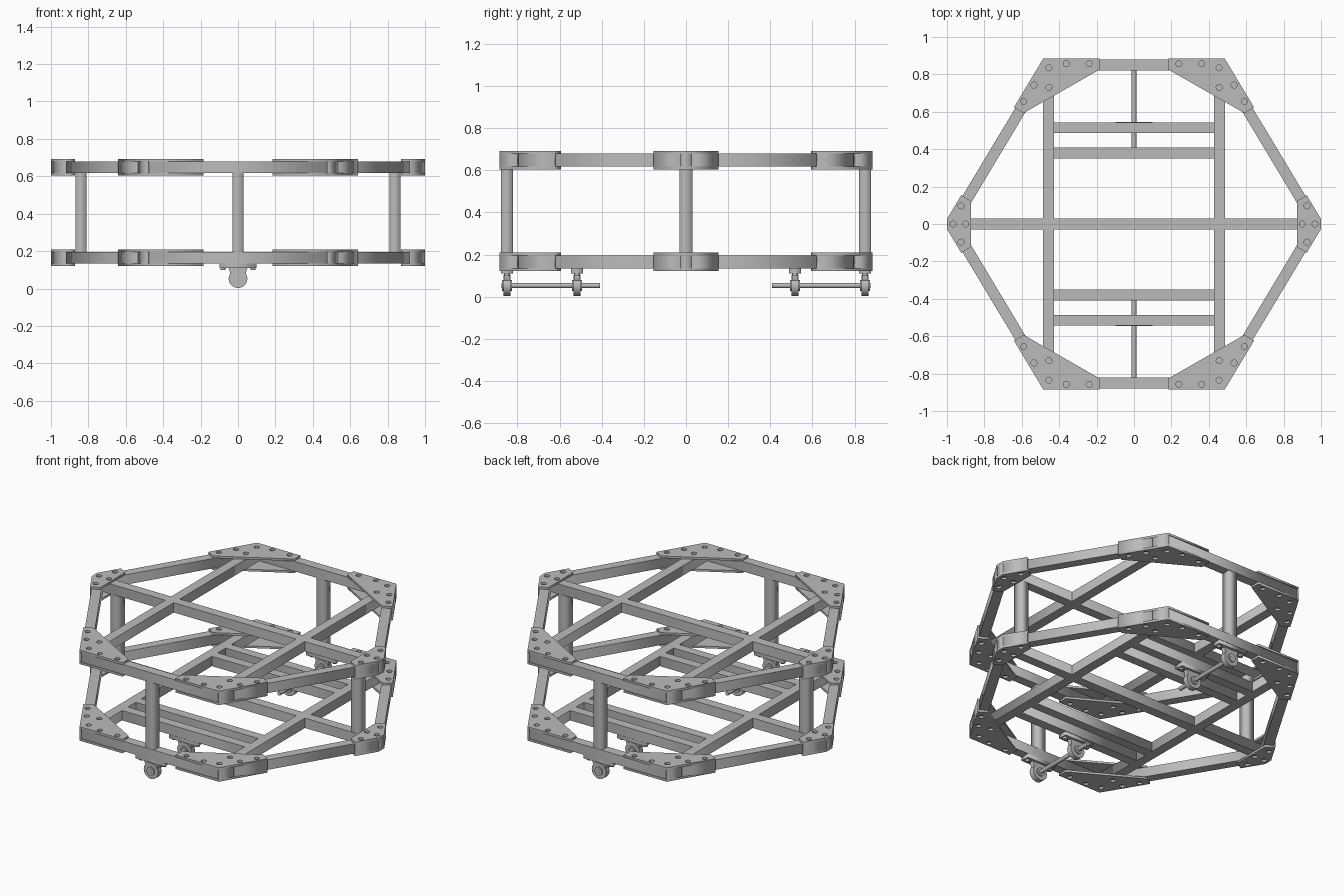
import bpy, bmesh, math
from mathutils import Matrix, Vector

cube = bpy.data.objects.get("Cube")
if cube:
    bpy.data.objects.remove(cube, do_unlink=True)

# Single painted-metal colour
GREY = (0.5, 0.5, 0.5, 1.0)
steel = bpy.data.materials.new("grey_steel")
steel.use_nodes = True
steel.diffuse_color = GREY
steel.node_tree.nodes["Principled BSDF"].inputs["Base Color"].default_value = GREY

TUBE = 0.062      # tube height
WIDTH = 0.058     # tube width
PLATE = 0.013     # gusset plate thickness
FRONT = Vector((0.485, 0.885))   # outer front/back corner
SIDE = Vector((1.0, 0.027))      # outer side corner
U = (SIDE - FRONT).normalized()  # along the sloping side
N = Vector((U.y, -U.x))          # inward from the sloping side
if N.x > 0:
    N = -N
rounds = []


def add(name, bm):
    bmesh.ops.remove_doubles(bm, verts=bm.verts, dist=0.00001)
    bmesh.ops.recalc_face_normals(bm, faces=bm.faces)
    mesh = bpy.data.meshes.new(name)
    bm.to_mesh(mesh)
    bm.free()
    mesh.materials.clear()
    mesh.materials.append(steel)
    obj = bpy.data.objects.new(name, mesh)
    bpy.context.collection.objects.link(obj)
    return obj


def ring(centre, radius, n=16):
    return [(centre[0] + radius * math.cos(2 * math.pi * i / n),
             centre[1] + radius * math.sin(2 * math.pi * i / n)) for i in range(n)]


def prism(name, outline, z0, z1, holes=(), turn=None):
    """Extrude a flat outline, with optional round holes."""
    curve = bpy.data.curves.new(name, "CURVE")
    curve.dimensions = "2D"
    curve.fill_mode = "BOTH"
    curve.extrude = (z1 - z0) / 2
    for loop in [outline] + [ring(h, 0.016) for h in holes]:
        spline = curve.splines.new("POLY")
        spline.points.add(len(loop) - 1)
        for point, p in zip(spline.points, loop):
            point.co = (p[0], p[1], 0, 1)
        spline.use_cyclic_u = True
    temp = bpy.data.objects.new(name, curve)
    mesh = bpy.data.meshes.new_from_object(temp)
    bm = bmesh.new()
    bm.from_mesh(mesh)
    bpy.data.objects.remove(temp)
    bpy.data.curves.remove(curve)
    bpy.data.meshes.remove(mesh)
    bm.transform(Matrix.Translation((0, 0, (z0 + z1) / 2)))
    if turn:
        bm.transform(turn)
    return add(name, bm)


def box(name, x0, x1, y0, y1, z0, z1):
    return prism(name, [(x0, y0), (x1, y0), (x1, y1), (x0, y1)], z0, z1)


def rod(name, centre, radius, length, axis="Y", n=24):
    bm = bmesh.new()
    bmesh.ops.create_cone(bm, cap_ends=True, segments=n, radius1=radius,
                          radius2=radius, depth=length)
    if axis == "Y":
        bm.transform(Matrix.Rotation(math.pi / 2, 4, "X"))
    bm.transform(Matrix.Translation(centre))
    rounds.append(add(name, bm))


def strip(start, end, inset, width):
    a, b = start + N * inset, end + N * inset
    return [a, b, b + N * width, a + N * width]


def flip(points, sx, sy):
    return [(p[0] * sx, p[1] * sy) for p in points]


# Gusset outlines for one quarter
tip = FRONT + U * 0.305
corner_shape = [FRONT, (0.185, 0.885), (0.185, 0.825), tip + N * 0.06, tip]
corner_holes = [(0.455, 0.835), (0.362, 0.857), (0.24, 0.857),
                (0.535, 0.743), (0.455, 0.73), (0.59, 0.655)]
wing = SIDE - U * 0.148
wing_in = wing + N * 0.06
half = [SIDE, wing, wing_in]
end_shape = half + [(p[0], -p[1]) for p in reversed(half)]
end_holes = [(0.925, 0.097), (0.968, 0), (0.9, 0), (0.925, -0.097)]

# Two hexagonal frames
for level, z0 in (("lower", 0.134), ("upper", 0.617)):
    z1 = z0 + TUBE
    plates = (("top", z1, z1 + PLATE), ("bottom", z0 - PLATE, z0))

    box(level + "_cross_beam", -0.97, 0.97, -0.03, 0.03, z0, z1)
    for s, side in ((1, "left"), (-1, "right")):
        x = 0.457 * s
        box(f"{level}_{side}_long_beam", x - 0.03, x + 0.03, -0.83, 0.83, z0, z1)
        for label, a, b in plates:
            prism(f"{level}_{side}_end_gusset_{label}", flip(end_shape, s, 1),
                  a, b, flip(end_holes, s, 1))
        # Cap wrapping the side corner
        box(f"{level}_{side}_end_cap", *sorted((0.965 * s, 1.0 * s)),
            -0.027, 0.027, z0, z1)
        for sy, end in ((1, "back"), (-1, "front")):
            tag = f"{level}_{end}_{side}"
            prism(tag + "_sloping_rail",
                  flip(strip(FRONT + U * 0.01, SIDE - U * 0.01, 0.008, WIDTH), s, sy),
                  z0, z1)
            for label, a, b in plates:
                prism(f"{tag}_gusset_{label}", flip(corner_shape, s, sy),
                      a, b, flip(corner_holes, s, sy))
            # Side skirts with a narrow slot near the corner
            for label, a, b in (("corner_skirt", FRONT, FRONT + U * 0.097),
                                ("long_skirt", FRONT + U * 0.105, tip),
                                ("end_skirt", wing, SIDE)):
                prism(f"{tag}_{label}", flip(strip(a, b, 0, 0.01), s, sy), z0, z1)

    for sy, end in ((1, "back"), (-1, "front")):
        y0, y1 = sorted((0.822 * sy, 0.88 * sy))
        box(f"{level}_{end}_rail", -0.475, 0.475, y0, y1, z0, z1)

# Four upright posts
for s, side, end in ((1, "left", "back"), (-1, "right", "front")):
    x0, x1 = sorted((0.81 * s, 0.868 * s))
    box(side + "_post", x0, x1, -0.03, 0.03, 0.19, 0.62)
    y0, y1 = sorted((0.822 * s, 0.878 * s))
    box(end + "_post", -0.03, 0.03, y0, y1, 0.19, 0.62)

# Bearing block profile seen from the front
body = [(-0.052, 0.115), (0.052, 0.115), (0.044, 0.09), (0.044, 0.053),
        (-0.044, 0.053), (-0.044, 0.09)]
stand = Matrix.Rotation(math.pi / 2, 4, "X")
AXLE_Z = 0.053

# Support bars, axles and bearings under the lower frame
for s, end in ((1, "back"), (-1, "front")):
    for label, y in (("inner", 0.379), ("outer", 0.515)):
        box(f"{end}_{label}_support_bar", -0.43, 0.43,
            y * s - 0.029, y * s + 0.029, 0.134, 0.196)
    rod(end + "_axle", (0, 0.642 * s, AXLE_Z), 0.0125, 0.466)
    for label, y in (("outer", 0.85 * s), ("inner", 0.517 * s)):
        tag = f"{end}_{label}_bearing"
        box(tag + "_foot", -0.1, 0.1, y - 0.028, y + 0.028, 0.11, 0.134)
        prism(tag + "_neck", body, -y - 0.014, -y + 0.014, turn=stand)
        rod(tag + "_housing", (0, y, AXLE_Z), 0.05, 0.034, n=32)
        rod(tag + "_collar", (0, y, AXLE_Z), 0.026, 0.048)
        for x in (-0.08, 0.08):
            rod(tag + "_bolt", (x, y, 0.108), 0.014, 0.02, axis="Z", n=12)

# Smooth the round parts, keeping crisp rims
bpy.ops.object.select_all(action="DESELECT")
for obj in rounds:
    obj.select_set(True)
bpy.context.view_layer.objects.active = rounds[0]
bpy.ops.object.shade_smooth_by_angle(angle=math.radians(35))
bpy.ops.object.select_all(action="DESELECT")
